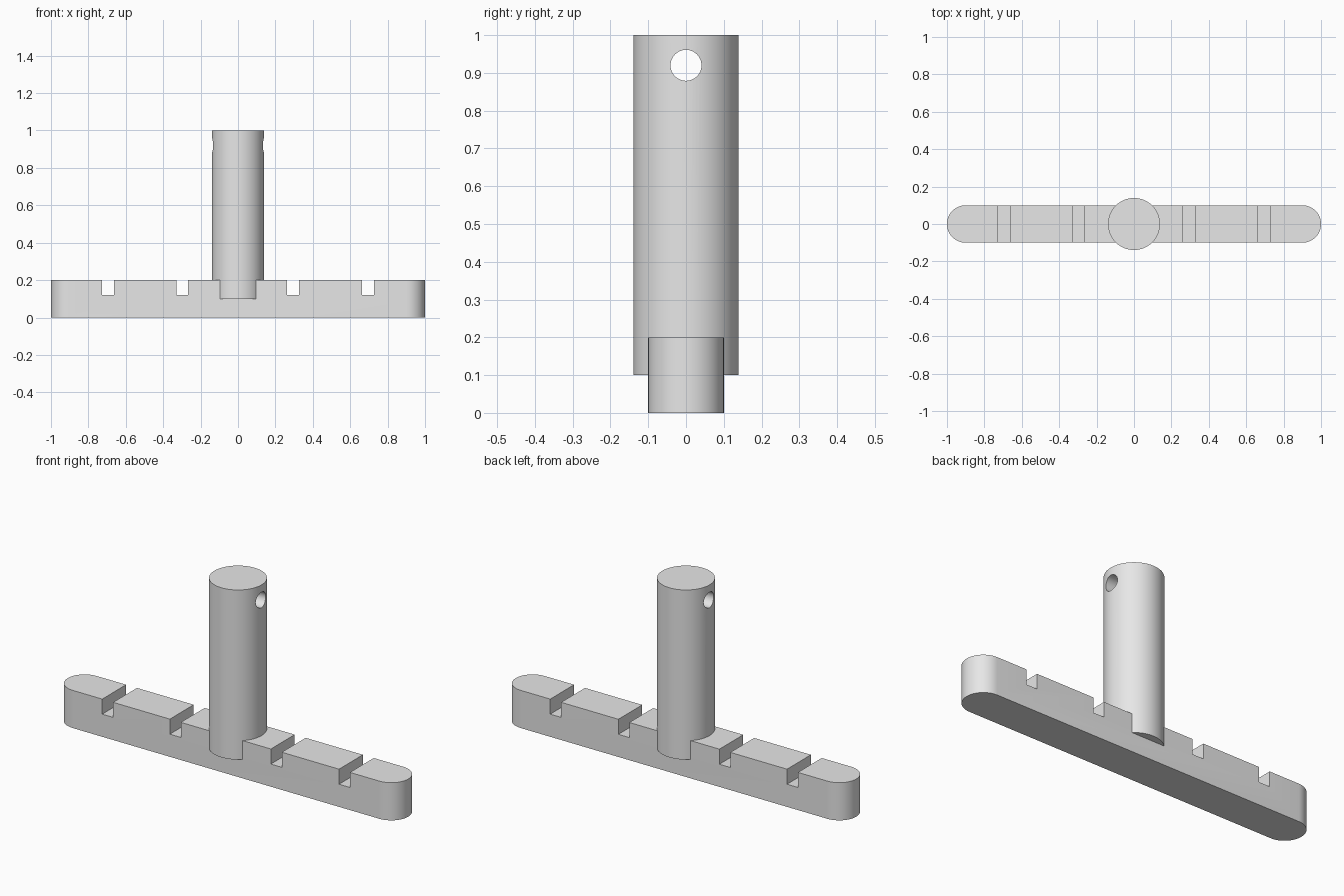
import bpy
import bmesh
import math

cube = bpy.data.objects.get("Cube")
if cube:
    bpy.data.objects.remove(cube, do_unlink=True)

# One flat grey for the whole model
GREY = (0.8, 0.8, 0.8, 1.0)
grey = bpy.data.materials.new("light_grey")
grey.use_nodes = True
grey.diffuse_color = GREY
grey.node_tree.nodes["Principled BSDF"].inputs["Base Color"].default_value = GREY


def prism(name, outline, bottom, top):
    """Extrude a closed outline of (x, y) points from bottom to top."""
    bm = bmesh.new()
    base = bm.faces.new([bm.verts.new((x, y, bottom)) for x, y in outline])
    result = bmesh.ops.extrude_face_region(bm, geom=[base])
    raised = [v for v in result["geom"] if isinstance(v, bmesh.types.BMVert)]
    bmesh.ops.translate(bm, verts=raised, vec=(0, 0, top - bottom))
    bmesh.ops.recalc_face_normals(bm, faces=bm.faces)
    mesh = bpy.data.meshes.new(name)
    bm.to_mesh(mesh)
    bm.free()
    mesh.materials.append(grey)
    obj = bpy.data.objects.new(name, mesh)
    bpy.context.collection.objects.link(obj)
    return obj


def arc(cx, radius, start, end, steps):
    """Points on an arc, angles in degrees, both ends included."""
    angles = [math.radians(start + (end - start) * i / steps) for i in range(steps + 1)]
    return [(cx + radius * math.cos(a), radius * math.sin(a)) for a in angles]


def cut(obj, cutter):
    """Subtract the cutter and remove it."""
    cutter.hide_render = True
    mod = obj.modifiers.new("cut", "BOOLEAN")
    mod.operation = "DIFFERENCE"
    mod.solver = "EXACT"
    mod.object = cutter
    bpy.context.view_layer.objects.active = obj
    bpy.ops.object.modifier_apply(modifier=mod.name)
    bpy.data.objects.remove(cutter, do_unlink=True)


def smooth(obj):
    bpy.ops.object.select_all(action="DESELECT")
    obj.select_set(True)
    bpy.context.view_layer.objects.active = obj
    bpy.ops.object.shade_smooth_by_angle(angle=math.radians(30))


# Crossbar with rounded ends
crossbar = prism("crossbar", arc(0.9, 0.1, -90, 90, 24) + arc(-0.9, 0.1, 90, 270, 24), 0, 0.2)

# Four notches across the top of the bar
for x in (-0.695, -0.298, 0.295, 0.695):
    w = 0.032
    notch = [(x - w, -0.2), (x + w, -0.2), (x + w, 0.2), (x - w, 0.2)]
    cut(crossbar, prism("notch_cutter", notch, 0.12, 0.3))

# Round post sunk halfway into the bar
post = prism("post", arc(0, 0.139, 0, 360, 96)[:-1], 0.1, 1.0)

# Cross hole near the top of the post, running left to right
drill = prism("hole_cutter", arc(0, 0.041, 0, 360, 48)[:-1], -0.3, 0.3)
drill.rotation_euler = (0, math.radians(90), 0)
drill.location = (0, 0, 0.92)
bpy.context.view_layer.update()
cut(post, drill)

for part in (crossbar, post):
    smooth(part)
